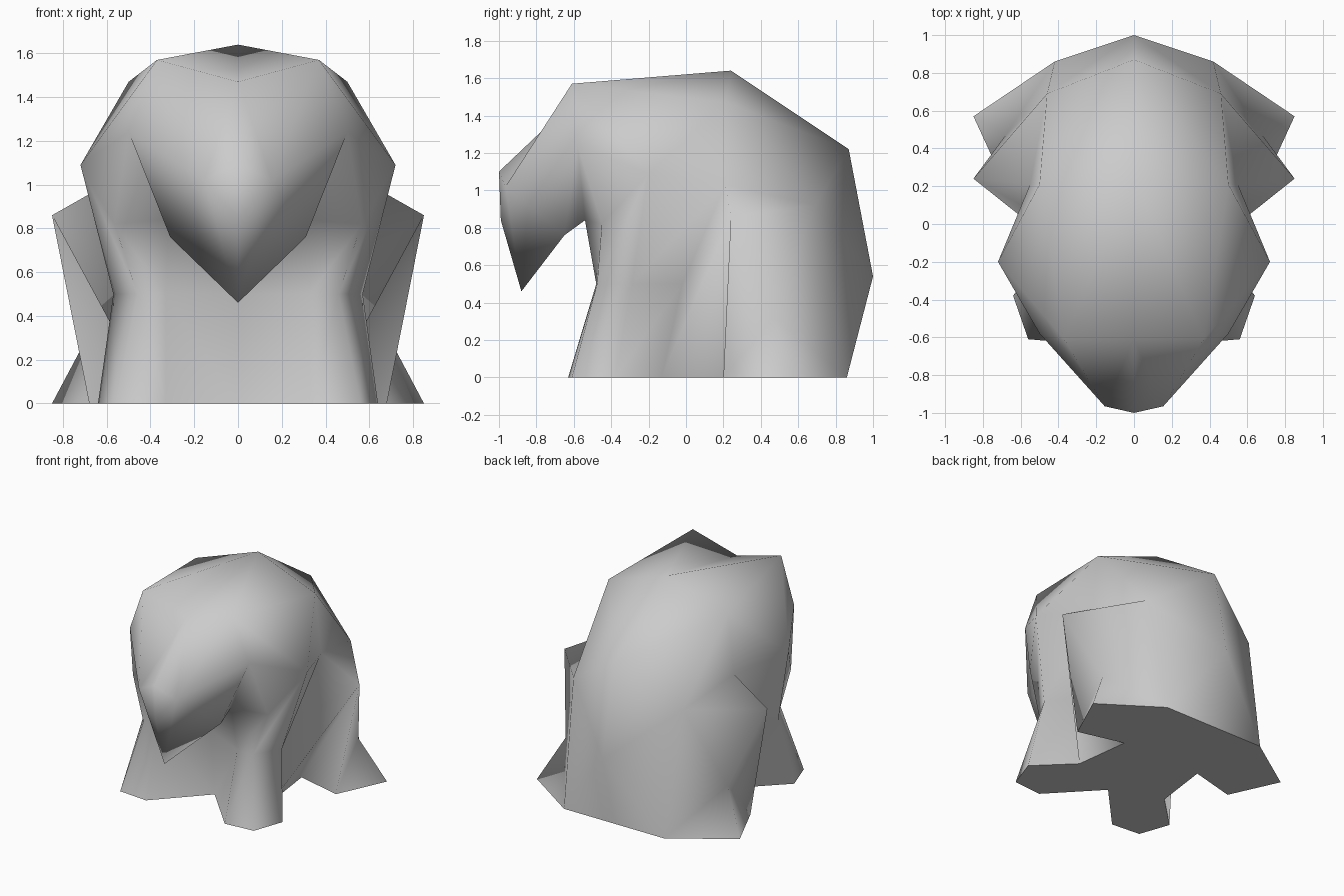
import bpy
import bmesh

cube = bpy.data.objects.get("Cube")
if cube:
    bpy.data.objects.remove(cube, do_unlink=True)


def make_material(name, colour):
    mat = bpy.data.materials.new(name)
    mat.use_nodes = True
    mat.diffuse_color = colour
    for node in mat.node_tree.nodes:
        if node.type == "BSDF_PRINCIPLED":
            node.inputs["Base Color"].default_value = colour
    return mat


# Landmarks of the left half; the mirror makes the other half
points = dict(
    # hem on the ground
    hem_front=(0, -.28, 0), lock_inner=(.33, -.63, 0), lock_outer=(.56, -.61, 0),
    lock_rear=(.64, -.38, 0), gap_front=(.385, -.13, 0), gap_back=(.33, .29, 0),
    wing_front=(.68, .2, 0), wing_foot=(.85, .57, 0), hem_corner=(.42, .86, 0),
    hem_back=(0, .86, 0),
    # waist of the locks
    waist_front=(0, -.32, .5), waist_inner=(.33, -.48, .5),
    waist_outer=(.46, -.475, .5), waist_side=(.57, -.29, .5),
    waist_gap=(.38, -.02, .5), wing_notch=(.68, .47, .32), nape=(0, 1, .54),
    # underside of the fringe, and the shoulders
    under_mid=(0, -.58, .9), under_side=(.32, -.54, .84), under_outer=(.565, -.45, .82),
    temple=(.72, -.2, 1.09), wing_root=(.55, .21, 1.03), wing_tip=(.85, .24, .86),
    back_side=(.46, .69, .92), back_top=(0, .87, 1.22),
    # fringe
    tip=(0, -.88, .46), fringe_edge=(.31, -.65, .76), fringe_corner=(.5, -.58, 1.24),
    fringe_low=(0, -.99, .84), fringe_side=(.155, -.965, 1.02), fringe_front=(0, -1, 1.1),
    # crown
    brow=(.37, -.61, 1.57), parting=(0, -.61, 1.47), crown_side=(.5, .21, 1.47),
    crown=(0, .24, 1.64),
)

# Rows run from the front centre round to the back centre, from the hem upwards.
# A repeated landmark closes the strip to a triangle.
hem_run = "hem_front lock_inner lock_outer lock_rear gap_front gap_back wing_front"
under_run = "under_mid under_side under_outer temple wing_root"
side_run = " crown_side" * 5 + " crown"
rows = [
    hem_run + " wing_foot hem_corner hem_back",
    hem_run + " wing_notch hem_corner hem_back",
    "waist_front waist_inner waist_outer waist_side waist_gap wing_tip"
    " wing_notch wing_notch back_side nape",
    under_run + " wing_tip" * 3 + " back_side back_top",
    under_run + " wing_root" * 3 + " back_side back_top",
    under_run + " wing_root" * 3 + " crown_side back_top",
    "tip fringe_edge fringe_corner temple" + side_run,
    "fringe_low fringe_side fringe_corner brow" + side_run,
    "fringe_front fringe_side brow brow" + side_run,
    "parting fringe_side brow brow" + side_run,
    "parting brow brow brow" + side_run,
    "crown " * 10,
]
rows = [row.split() for row in rows]

bm = bmesh.new()
verts = {name: bm.verts.new(co) for name, co in points.items()}


def add_face(names, smooth=True):
    corners = list(dict.fromkeys(names))
    if len(corners) > 2:
        face = bm.faces.new([verts[n] for n in corners])
        face.smooth = smooth
        return face


# Outer surface
for low, high in zip(rows, rows[1:]):
    for i in range(len(low) - 1):
        add_face([low[i], low[i + 1], high[i + 1], high[i]])

# Flat base with a sharp rim
base = add_face(reversed(rows[0]), smooth=False)
for edge in base.edges:
    edge.smooth = False

mesh = bpy.data.meshes.new("hair_shell")
bm.to_mesh(mesh)
bm.free()
mesh.materials.append(make_material("light grey", (.6, .6, .6, 1)))

hair = bpy.data.objects.new("hair_shell", mesh)
bpy.context.collection.objects.link(hair)
mirror = hair.modifiers.new("mirror", "MIRROR")
mirror.use_axis[0] = True
mirror.use_clip = True
mirror.merge_threshold = .001
